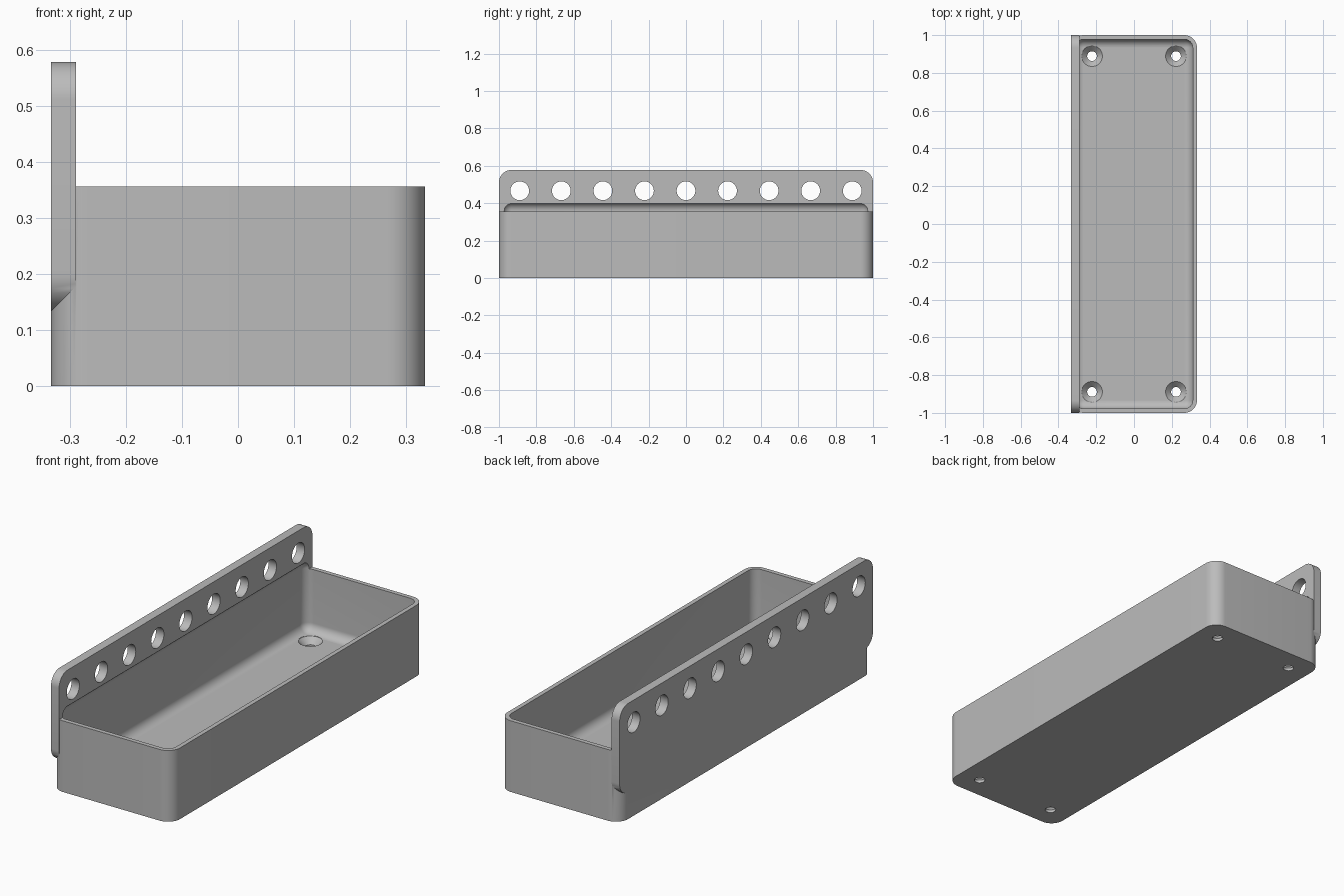
import bpy
import bmesh
import math
from mathutils import Matrix, Vector

if "Cube" in bpy.data.objects:
    bpy.data.objects.remove(bpy.data.objects["Cube"], do_unlink=True)

UNIT = 2 / 9            # hole pitch
HALF_W = UNIT * 1.5
RIM = UNIT * 1.6
THICK = UNIT * 0.2      # floor and back plate thickness
WALL = UNIT * 0.1
RADIUS = UNIT * 0.3     # outer corner radius
PLATE_TOP = UNIT * 2.6
PLATE_LOW = UNIT * 0.6

grey = bpy.data.materials.new("light grey")
grey.use_nodes = True
colour = (0.5, 0.5, 0.5, 1)
grey.diffuse_color = colour
grey.node_tree.nodes["Principled BSDF"].inputs["Base Color"].default_value = colour


def make_object(name, bm):
    mesh = bpy.data.meshes.new(name)
    bm.to_mesh(mesh)
    bm.free()
    mesh.materials.append(grey)
    obj = bpy.data.objects.new(name, mesh)
    bpy.context.collection.objects.link(obj)
    return obj


def rounded_block(name, low, high, radius, axis=None, segments=12):
    """Block with edges along one axis rounded, or all edges if axis is None."""
    low, high = Vector(low), Vector(high)
    bm = bmesh.new()
    bmesh.ops.create_cube(bm, size=1)
    bmesh.ops.scale(bm, vec=high - low, verts=bm.verts)
    bmesh.ops.translate(bm, vec=(low + high) / 2, verts=bm.verts)
    edges = [e for e in bm.edges if axis is None
             or abs((e.verts[0].co - e.verts[1].co)[axis]) > 1e-4]
    bmesh.ops.bevel(bm, geom=edges, offset=radius, segments=segments,
                    profile=0.5, affect='EDGES')
    return make_object(name, bm)


def add_cone(bm, r_low, r_high, z_low, z_high, x, y):
    bmesh.ops.create_cone(
        bm, cap_ends=True, segments=48, radius1=r_low, radius2=r_high,
        depth=z_high - z_low,
        matrix=Matrix.Translation((x, y, (z_low + z_high) / 2)))


def combine(target, tool, operation):
    """Apply a boolean and discard the tool object."""
    mod = target.modifiers.new(operation, 'BOOLEAN')
    mod.operation = operation
    mod.solver = 'EXACT'
    mod.object = tool
    graph = bpy.context.evaluated_depsgraph_get()
    mesh = bpy.data.meshes.new_from_object(target.evaluated_get(graph))
    target.modifiers.clear()
    target.data = mesh
    bpy.data.objects.remove(tool, do_unlink=True)


# Tray body with upright rounded corners
tray = rounded_block("tray_with_back_plate", (-HALF_W, -1, 0), (HALF_W, 1, RIM),
                     RADIUS, axis=2)

# Back plate, rounded in its own plane
plate = rounded_block("back_plate", (-HALF_W, -1, PLATE_LOW),
                      (-HALF_W + THICK, 1, PLATE_TOP), RADIUS, axis=0)
combine(tray, plate, 'UNION')

# Cavity, whose rounded top undercuts the plate above the rim
cavity = rounded_block("cavity", (-HALF_W + WALL, -1 + WALL, THICK),
                       (HALF_W - WALL, 1 - WALL, RIM + THICK + 0.004), THICK)
combine(tray, cavity, 'DIFFERENCE')

# Countersunk screw holes in the floor
HEAD, SHANK = UNIT / 4, UNIT * 0.115
for sx in (-1, 1):
    for sy in (-1, 1):
        x, y = sx * UNIT, sy * UNIT * 4
        for r_low, r_high, z_low, z_high in (
                (SHANK, SHANK, -0.05, THICK + 0.02),
                (SHANK, HEAD, THICK - (HEAD - SHANK), THICK),
                (HEAD, HEAD, THICK - 0.0005, THICK * 2)):
            bm = bmesh.new()
            add_cone(bm, r_low, r_high, z_low, z_high, x, y)
            combine(tray, make_object("screw_cutter", bm), 'DIFFERENCE')

# Row of round holes through the back plate
bm = bmesh.new()
for i in range(-4, 5):
    bmesh.ops.create_cone(
        bm, cap_ends=True, segments=48, radius1=0.05, radius2=0.05, depth=0.2,
        matrix=Matrix.Translation((-HALF_W, i * UNIT, PLATE_TOP - UNIT / 2))
        @ Matrix.Rotation(math.pi / 2, 4, 'Y'))
combine(tray, make_object("plate_hole_cutter", bm), 'DIFFERENCE')

# Smooth rounded surfaces, crisp edges
bpy.ops.object.select_all(action='DESELECT')
tray.select_set(True)
bpy.context.view_layer.objects.active = tray
bpy.ops.object.shade_smooth_by_angle(angle=math.radians(30))
